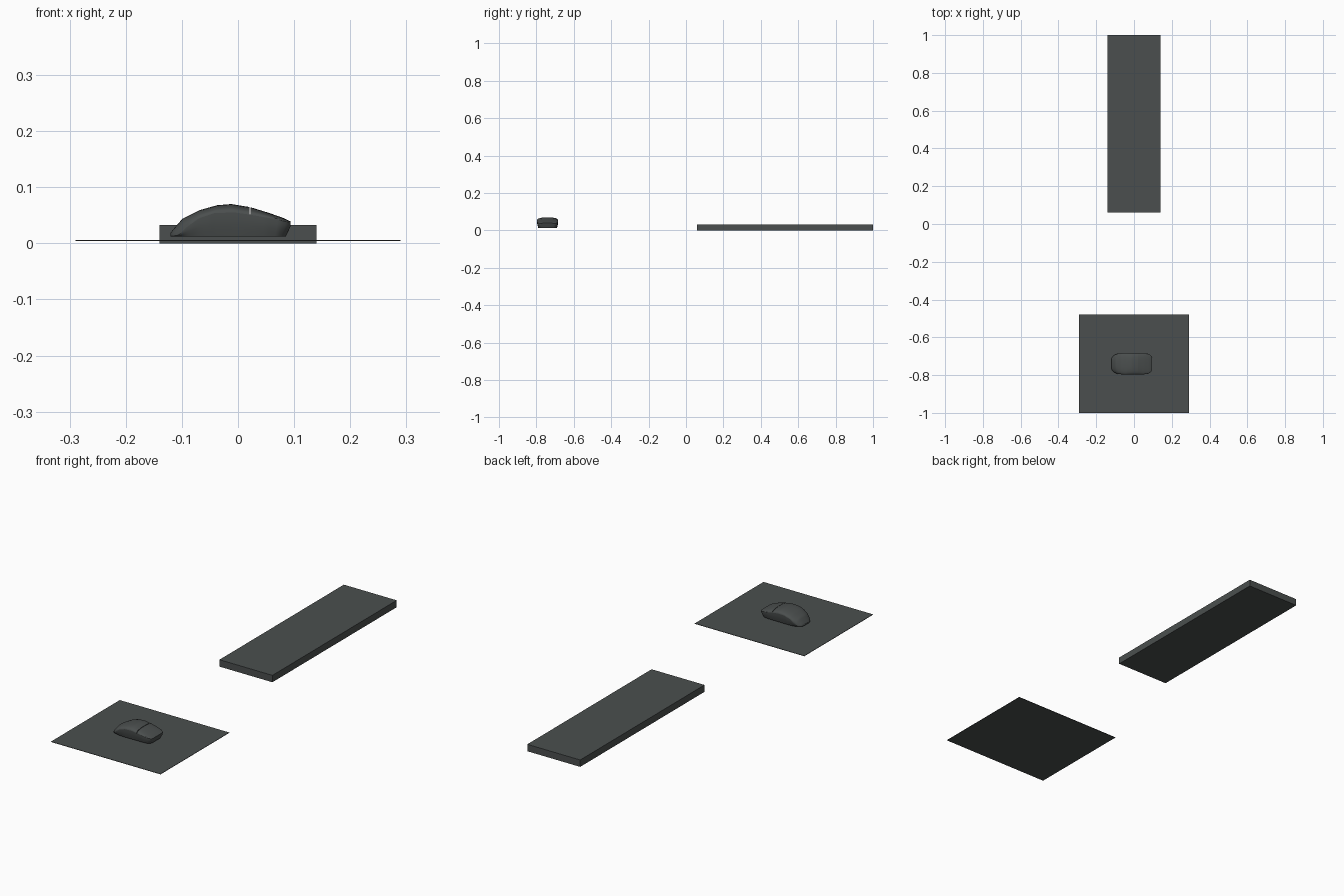
import bpy, bmesh, math

if "Cube" in bpy.data.objects:
    bpy.data.objects.remove(bpy.data.objects["Cube"])

def material(name, col):
    m = bpy.data.materials.new(name)
    m.diffuse_color = (*col, 1)
    m.use_nodes = True
    m.node_tree.nodes["Principled BSDF"].inputs["Base Color"].default_value = m.diffuse_color
    return m

GREY = material("dark_grey", (0.07, 0.078, 0.077))
CY = -0.74      # centre line of pad and mouse
BASE = 0.012    # underside of mouse

def finish(name, bm, smooth=False):
    bmesh.ops.recalc_face_normals(bm, faces=bm.faces)
    me = bpy.data.meshes.new(name)
    bm.to_mesh(me)
    bm.free()
    ob = bpy.data.objects.new(name, me)
    bpy.context.collection.objects.link(ob)
    me.materials.append(GREY)
    if smooth:
        bpy.ops.object.select_all(action='DESELECT')
        ob.select_set(True)
        bpy.context.view_layer.objects.active = ob
        bpy.ops.object.shade_smooth_by_angle(angle=math.radians(35))
    return ob

def box(name, lo, hi):
    bm = bmesh.new()
    bmesh.ops.create_cube(bm, size=1)
    for v in bm.verts:
        v.co = [(a + b) / 2 + c * (b - a) for a, b, c in zip(lo, hi, v.co)]
    return finish(name, bm)

# keyboard slab and mouse pad
box("keyboard_slab", (-0.14, 0.06, 0), (0.14, 1.0, 0.033))
box("mouse_pad", (-0.29, -1.0, 0.004), (0.29, -0.48, 0.006))

# mouse outlines along x: top ridge, side crease and half width
TOP = [(-.12, .019), (-.113, .028), (-.099, .044), (-.069, .059), (-.037, .068),
       (-.012, .070), (.022, .0645), (.056, .054), (.08, .0455), (.094, .039)]
CREASE = [(-.12, .013), (-.107, .014), (-.09, .030), (-.069, .045), (-.042, .054),
          (-.006, .055), (.022, .051), (.056, .045), (.094, .037)]
WIDTH = [(-.12, .024), (-.115, .036), (-.105, .046), (-.085, .054), (-.05, .057),
         (0, .056), (.05, .056), (.075, .053), (.088, .046), (.094, .036)]

def at(table, x):
    for (x0, a), (x1, b) in zip(table, table[1:]):
        if x <= x1:
            return a + (b - a) * max(0, x - x0) / (x1 - x0)
    return table[-1][1]

def undercut(x, z):
    # nose leans back towards the base
    f = min(1, max(0, (x - .05) / .044))
    return x - .009 * f * min(1, max(0, (.03 - z) / .016))

def upper(x):
    w, c, t = at(WIDTH, x), at(CREASE, x), at(TOP, x)
    pts = []
    for i in range(17):
        a = math.pi * i / 16
        co = math.cos(a)
        y = w * math.copysign(abs(co) ** .85, co)
        pts.append((y, c + (t - c) * math.sin(a) ** .85))
    return pts

def lower(x):
    w, c = at(WIDTH, x), at(CREASE, x)
    side = [(w * (.87 + .13 * math.sin(k * math.pi / 8)), BASE + (c - BASE) * k / 4)
            for k in range(5)]
    return side + [(-y, z) for y, z in reversed(side)]

def loft(name, section, x0, x1, n):
    bm = bmesh.new()
    rings = []
    for i in range(n + 1):
        x = x0 + (x1 - x0) * i / n
        rings.append([bm.verts.new((undercut(x, z), CY + y, z)) for y, z in section(x)])
    for a, b in zip(rings, rings[1:]):
        for j in range(len(a)):
            k = (j + 1) % len(a)
            bm.faces.new((a[j], a[k], b[k], b[j]))
    bm.faces.new(rings[0])
    bm.faces.new(rings[-1])
    return finish(name, bm, True)

# mouse: lower body, palm cover and button cover with a thin seam between
loft("mouse_body", lower, -.12, .094, 44)
loft("mouse_palm_cover", upper, -.12, .0205, 32)
loft("mouse_button_cover", upper, .0225, .094, 18)
